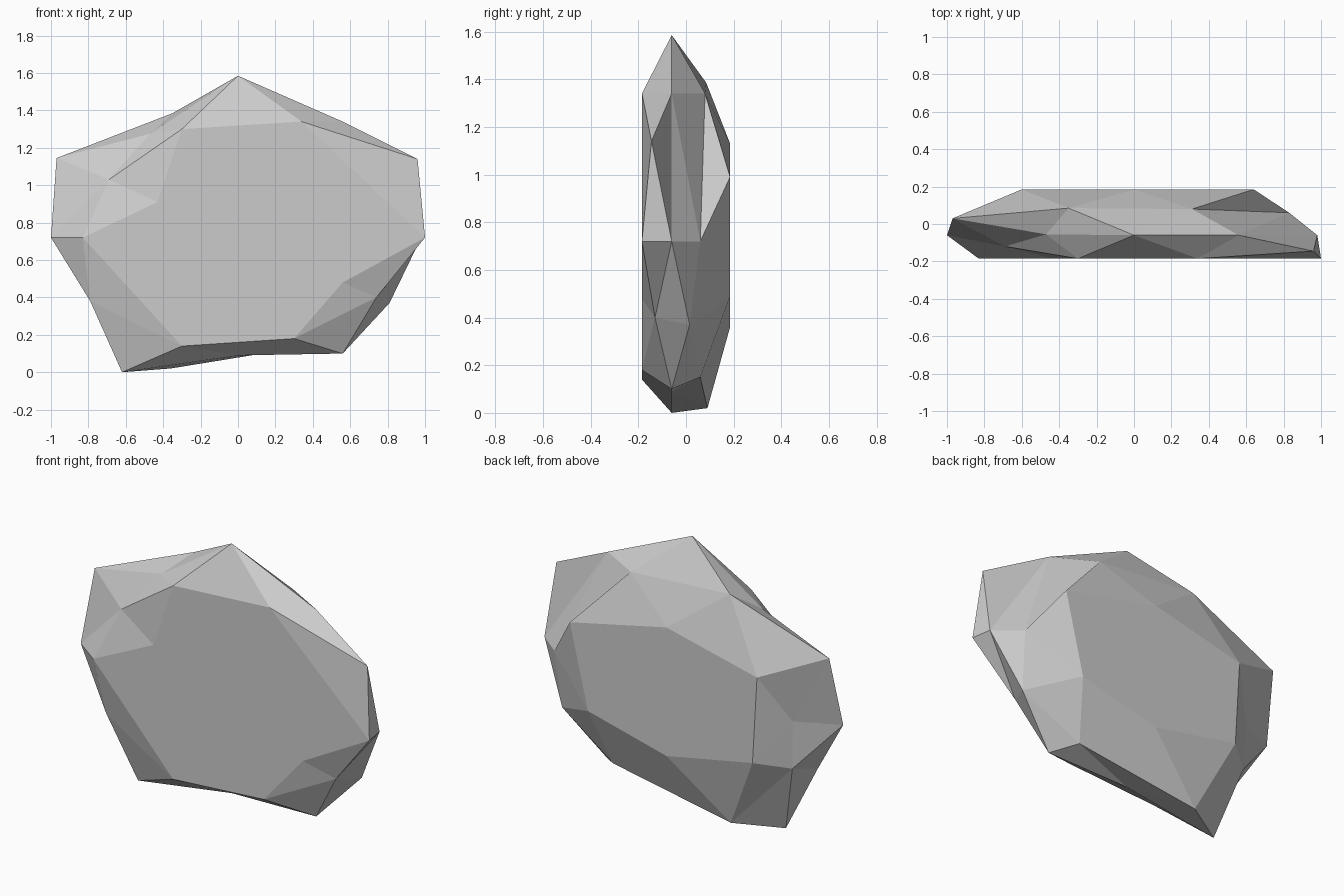
import bpy, bmesh
from mathutils import Vector

MID, FLAT = 0.72, 0.185   # centre height, half thickness of the slab

# Front flat face: corners as (x, z)
front = [(0, 0.72), (-0.43, 0.91), (0.34, 1.34), (-0.30, 1.30), (-0.83, 0.72),
         (1.00, 0.72), (0.56, 0.48), (-0.30, 0.14), (0.30, 0.18)]
# Back flat face: corners as (x, z)
back = [(0, 0.72), (0, 1.13), (-0.60, 0.99), (0.64, 0.99),
        (-0.57, 0.47), (0.52, 0.49), (0, 0.36)]
# Chipped rim between the two faces: (x, y, z)
rim = [(0, -0.06, 1.585), (0.56, -0.06, 1.34), (0.96, -0.145, 1.14),
       (0.31, 0.08, 1.34), (-0.35, 0.085, 1.385), (-0.47, -0.055, 1.275),
       (-0.97, 0.03, 1.145), (-0.69, -0.12, 1.03), (-1.00, -0.06, 0.72),
       (-0.75, 0.06, 0.72), (-0.79, -0.12, 0.38), (-0.74, 0.05, 0.43),
       (-0.62, -0.06, 0), (-0.36, 0.09, 0.02), (0, -0.06, 0.09),
       (0.44, 0.06, 0.15), (0.56, -0.06, 0.10), (0.74, -0.13, 0.40),
       (0.81, 0.015, 0.37), (0.98, -0.06, 0.72), (0.83, 0.06, 0.72)]

points = [Vector((x, -FLAT, z)) for x, z in front]
points += [Vector((x, FLAT, z)) for x, z in back]
points += [Vector(p) for p in rim]

# Skin the points on a sphere so each becomes a facet corner, then restore them
bm = bmesh.new()
tag = bm.verts.layers.int.new("source")
for i, p in enumerate(points):
    v = bm.verts.new(Vector((p.x, p.y * 4, p.z - MID)).normalized())
    v[tag] = i
bmesh.ops.convex_hull(bm, input=bm.verts[:])
for v in bm.verts:
    v.co = points[v[tag]]
bmesh.ops.recalc_face_normals(bm, faces=bm.faces[:])

mesh = bpy.data.meshes.new("flat_rock")
bm.to_mesh(mesh)
bm.free()
rock = bpy.data.objects.new("flat_rock", mesh)
bpy.context.collection.objects.link(rock)
